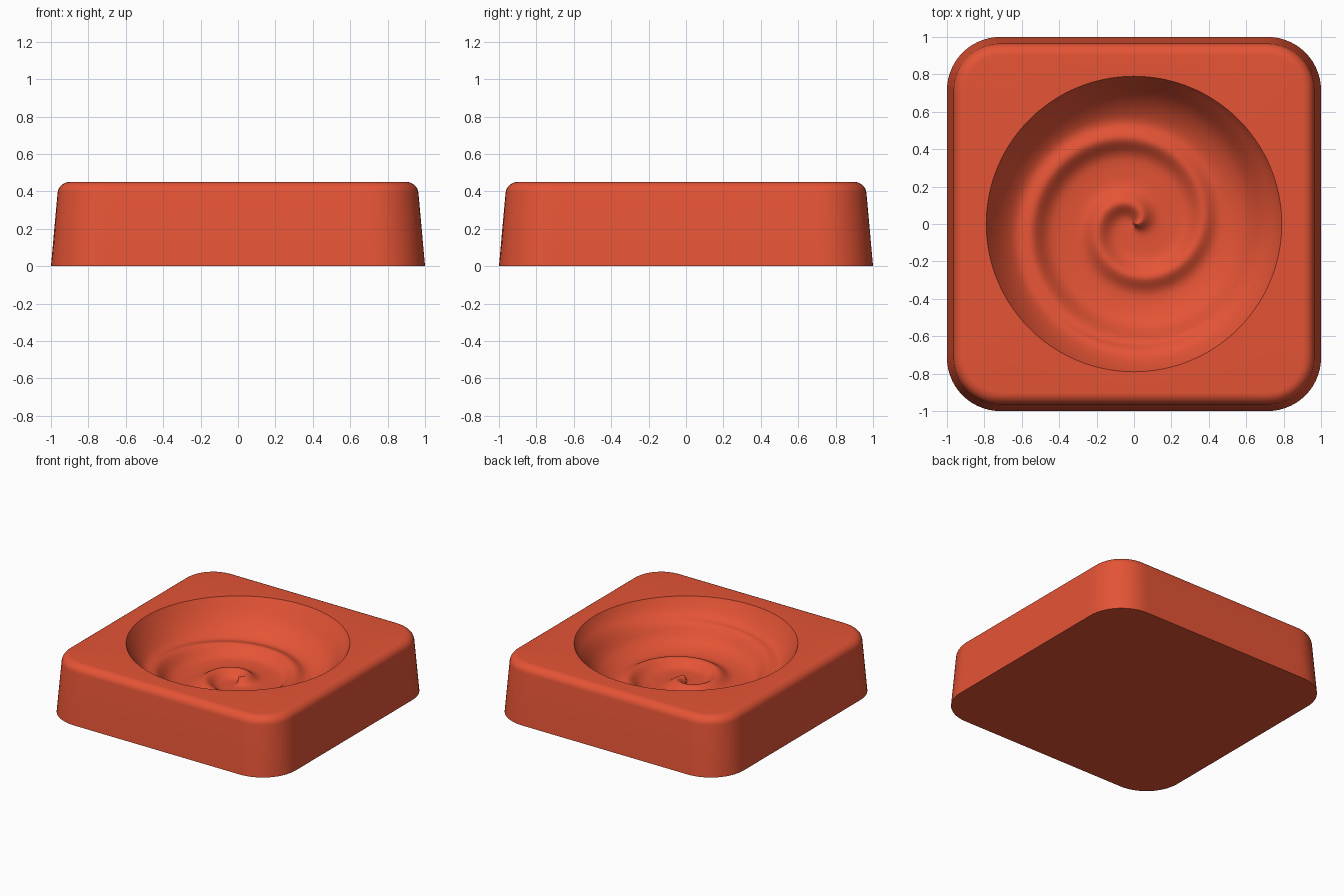
import bpy
import bmesh
from math import sin, cos, pi, tau, exp, sqrt

SIDES = 256
BOWL_RINGS = 120
HEIGHT, RIM, FLOOR = 0.45, 0.79, 0.14
PITCH = 0.35

default = bpy.data.objects.get("Cube")
if default:
    bpy.data.objects.remove(default, do_unlink=True)

clay = bpy.data.materials.new("terracotta red")
clay.use_nodes = True
colour = (0.78, 0.088, 0.036, 1)
clay.diffuse_color = colour
clay.node_tree.nodes["Principled BSDF"].inputs["Base Color"].default_value = colour


def bowl_height(r, angle):
    """Dished floor with a raised spiral ridge that fades out at the rim."""
    z = FLOOR + (HEIGHT - FLOOR) * (r / RIM) ** 5
    turn = angle / tau
    ridge = sum(exp(-((r - 0.015 - PITCH * (turn + k)) / 0.064) ** 2) for k in range(-1, 3))
    return z + 0.053 * ridge * min(1, (RIM - r) / 0.15)


def square_reach(angle, half, corner):
    """Distance from the centre to a rounded square along an angle."""
    a, b = abs(cos(angle)), abs(sin(angle))
    a, b = max(a, b), min(a, b)
    s = half - corner
    if half * b / a <= s:
        return half / a
    m = s * (a + b)
    return m + sqrt(m * m - 2 * s * s + corner * corner)


bm = bmesh.new()
angles = [tau * i / SIDES for i in range(SIDES)]


def add_ring(reach, height):
    return [bm.verts.new((reach(t) * cos(t), reach(t) * sin(t), height(t))) for t in angles]


# Bowl surface, from the centre out to the rim
rings = []
for j in range(1, BOWL_RINGS + 1):
    r = RIM * j / BOWL_RINGS
    rings.append(add_ring(lambda t: r, lambda t: bowl_height(r, t)))

# Flat top, rounded shoulder and tapered walls: (half width, z)
fillet = 0.064
profile = [(0.901 + fillet * sin(a), HEIGHT - fillet + fillet * cos(a))
           for a in [pi / 2 * 0.95 * k / 8 for k in range(9)]]
profile.append((1.0, 0.0))
for half, z in profile:
    rings.append(add_ring(lambda t: square_reach(t, half, half - 0.715), lambda t: z))

for inner, outer in zip(rings, rings[1:]):
    for i in range(SIDES):
        n = (i + 1) % SIDES
        bm.faces.new((inner[i], outer[i], outer[n], inner[n]))

# Close the bowl centre and the underside
centre = bm.verts.new((0, 0, FLOOR + 0.03))
for i in range(SIDES):
    bm.faces.new((centre, rings[0][i], rings[0][(i + 1) % SIDES]))
bm.faces.new(rings[-1][::-1])

mesh = bpy.data.meshes.new("spiral_bowl")
bm.to_mesh(mesh)
bm.free()
mesh.materials.append(clay)
bowl = bpy.data.objects.new("spiral_bowl", mesh)
bpy.context.collection.objects.link(bowl)

bpy.ops.object.select_all(action="DESELECT")
bowl.select_set(True)
bpy.context.view_layer.objects.active = bowl
bpy.ops.object.shade_smooth_by_angle(angle=pi / 5)
